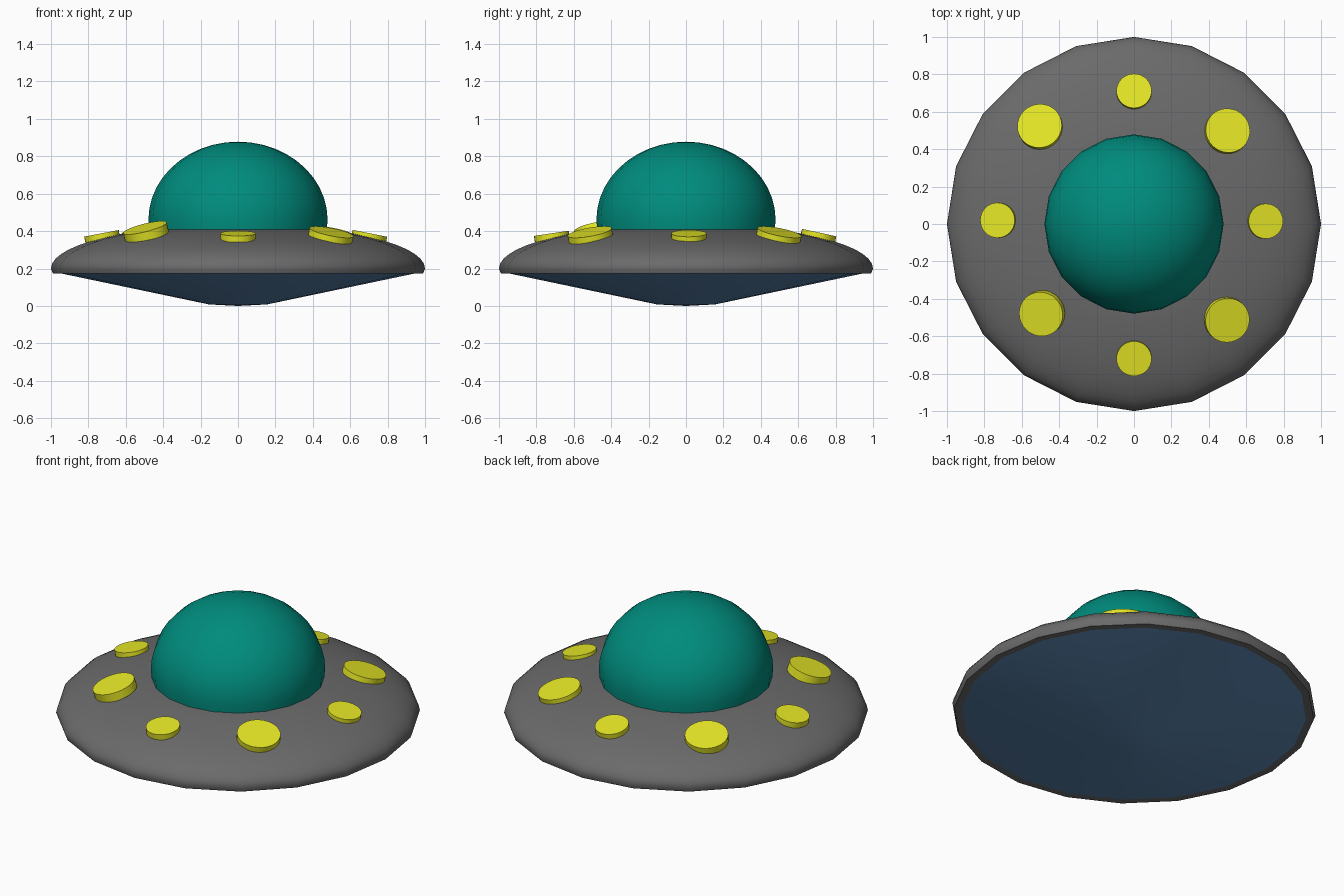
import bpy, bmesh, math
from mathutils import Vector

if "Cube" in bpy.data.objects:
    bpy.data.objects.remove(bpy.data.objects["Cube"])


def material(name, rgb):
    m = bpy.data.materials.new(name)
    m.diffuse_color = (*rgb, 1.0)
    m.use_nodes = True
    m.node_tree.nodes["Principled BSDF"].inputs["Base Color"].default_value = m.diffuse_color
    return m


GREY = material("hull grey", (0.145, 0.145, 0.145))
TEAL = material("dome teal", (0.0, 0.26, 0.205))
BLUE = material("underside blue", (0.105, 0.24, 0.44))
YELLOW = material("lamp yellow", (0.82, 0.83, 0.02))


def finish(name, bm, mat, angle):
    bmesh.ops.recalc_face_normals(bm, faces=bm.faces)
    mesh = bpy.data.meshes.new(name)
    bm.to_mesh(mesh)
    bm.free()
    mesh.materials.append(mat)
    ob = bpy.data.objects.new(name, mesh)
    bpy.context.collection.objects.link(ob)
    bpy.ops.object.select_all(action='DESELECT')
    ob.select_set(True)
    bpy.context.view_layer.objects.active = ob
    bpy.ops.object.shade_smooth_by_angle(angle=math.radians(angle))
    return ob


def lathe(name, profile, sides, mat, angle=40):
    """Revolve (radius, z) points round z; radius 0 makes a pole."""
    bm = bmesh.new()
    rings = []
    for r, z in profile:
        if r == 0:
            rings.append([bm.verts.new((0, 0, z))] * sides)
        else:
            rings.append([bm.verts.new((r * math.cos(math.tau * i / sides),
                                        r * math.sin(math.tau * i / sides), z))
                          for i in range(sides)])
    for a, b in zip(rings, rings[1:]):
        for i in range(sides):
            j = (i + 1) % sides
            quad = list(dict.fromkeys((a[i], a[j], b[j], b[i])))
            bm.faces.new(quad)
    return finish(name, bm, mat, angle)


# Hull: shallow elliptical upper shell with a short turned-under rim
hull = [(0, 0.174), (0.99, 0.174)]
for k in range(11):
    t = math.radians(k * 6.3)
    hull.append((math.cos(t), 0.2 + 0.238 * math.sin(t)))
hull.append((0, 0.412))
lathe("saucer_hull", hull, 20, GREY)

# Underside: shallow cone with a nearly flat centre
lathe("saucer_underside", [(0, 0.0), (0.155, 0.008), (0.972, 0.179), (0, 0.179)], 20, BLUE)

# Dome: slightly squashed sphere, cut where it meets the hull
dome = [(0, 0.402)]
for k in range(13):
    t = math.radians(-8 + 98 * k / 12)
    r = 0.479 * math.cos(t) if k < 12 else 0
    dome.append((r, 0.46 + 0.418 * math.sin(t)))
lathe("cockpit_dome", dome, 20, TEAL)


def lamp(name, top, radius, normal, depth=0.05):
    """Tilted disc whose upper face is centred on top."""
    n = Vector(normal).normalized()
    bm = bmesh.new()
    bmesh.ops.create_cone(bm, cap_ends=True, segments=32, radius1=radius,
                          radius2=radius, depth=depth)
    rot = Vector((0, 0, 1)).rotation_difference(n).to_matrix()
    centre = Vector(top) - n * depth / 2
    for v in bm.verts:
        v.co = rot @ v.co + centre
    finish(name, bm, YELLOW, 30)


# Lamps: four small on the axes, four large on the diagonals
small, large = 0.094, 0.12
lamp("lamp_front", (0, -0.72, 0.388), small, (0, -0.15, 1), 0.034)
lamp("lamp_back", (0, 0.712, 0.392), small, (0, 0.22, 1), 0.04)
lamp("lamp_right", (0.705, 0.015, 0.388), small, (0.2, 0, 1), 0.034)
lamp("lamp_left", (-0.73, 0.02, 0.388), small, (-0.19, 0, 1), 0.034)
lamp("lamp_front_right", (0.5, -0.515, 0.395), large, (0.2, -0.18, 1))
lamp("lamp_front_left", (-0.498, -0.482, 0.418), large, (-0.25, -0.19, 1))
lamp("lamp_back_right", (0.502, 0.5, 0.395), large, (0.18, 0.2, 1))
lamp("lamp_back_left", (-0.505, 0.525, 0.395), large, (-0.12, 0.24, 1))
